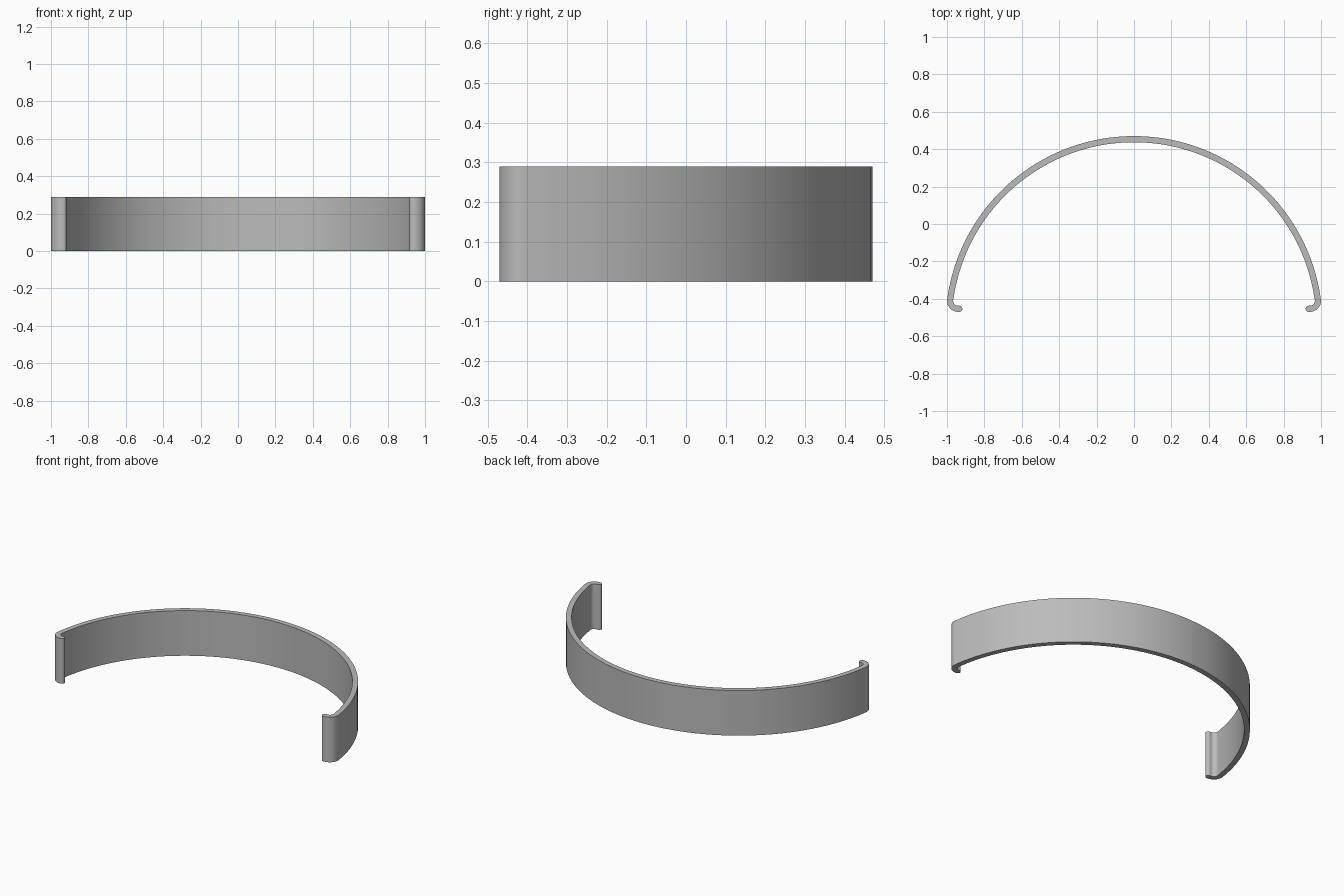
import bpy, bmesh
from math import sin, cos, pi, atan2, hypot
from mathutils import Vector

cube = bpy.data.objects.get("Cube")
if cube:
    bpy.data.objects.remove(cube)

HEIGHT = 0.29
HALF = 0.0165                      # half the band thickness
ARC_CENTRE = Vector((0, -0.538))
HOOK_CENTRE = Vector((0.94, -0.41))
HOOK_R = 0.06 - HALF               # centreline radius of the hook
TIP = Vector((0.934, -0.47 + HALF))

spoke = HOOK_CENTRE - ARC_CENTRE
JOIN = atan2(spoke.y, spoke.x)     # angle where hook and band are tangent
BAND_R = 0.47 - ARC_CENTRE.y - HALF


def arc(centre, radius, start, end, steps):
    return [centre + radius * Vector((cos(a), sin(a)))
            for a in (start + (end - start) * i / steps for i in range(steps + 1))]


def half_outline():
    """Right half of the cross-section: outer edge, rounded tip, inner edge."""
    outer = arc(ARC_CENTRE, BAND_R + HALF, pi / 2, JOIN, 48)
    outer += arc(HOOK_CENTRE, HOOK_R + HALF, JOIN, -pi / 2, 14)[1:]
    tip = arc(TIP, HALF, -pi / 2, -3 * pi / 2, 10)
    inner = arc(HOOK_CENTRE, HOOK_R - HALF, -pi / 2, JOIN, 14)
    inner += arc(ARC_CENTRE, BAND_R - HALF, JOIN, pi / 2, 48)[1:]
    return outer + tip + inner


def mirrored(points):
    return [Vector((-p.x, p.y)) for p in reversed(points)][1:-1]


# Curved band with inward hooks, extruded upwards from its outline
bm = bmesh.new()
right = half_outline()
outline = right + mirrored(right)
base = bm.faces.new([bm.verts.new((p.x, p.y, 0)) for p in outline])
result = bmesh.ops.extrude_face_region(bm, geom=[base], use_keep_orig=True)
top = [g for g in result["geom"] if isinstance(g, bmesh.types.BMVert)]
bmesh.ops.translate(bm, verts=top, vec=(0, 0, HEIGHT))
bmesh.ops.recalc_face_normals(bm, faces=bm.faces)
mesh = bpy.data.meshes.new("curved_band")
bm.to_mesh(mesh)
bm.free()

band = bpy.data.objects.new("curved_band", mesh)
bpy.context.collection.objects.link(band)

# Plain grey finish
grey = bpy.data.materials.new("plain_grey")
grey.use_nodes = True
colour = (0.5, 0.5, 0.5, 1)
grey.diffuse_color = colour
grey.node_tree.nodes["Principled BSDF"].inputs["Base Color"].default_value = colour
mesh.materials.append(grey)

# Smooth curved walls, sharp rims
bpy.ops.object.select_all(action='DESELECT')
band.select_set(True)
bpy.context.view_layer.objects.active = band
bpy.ops.object.shade_smooth_by_angle(angle=pi / 6)
